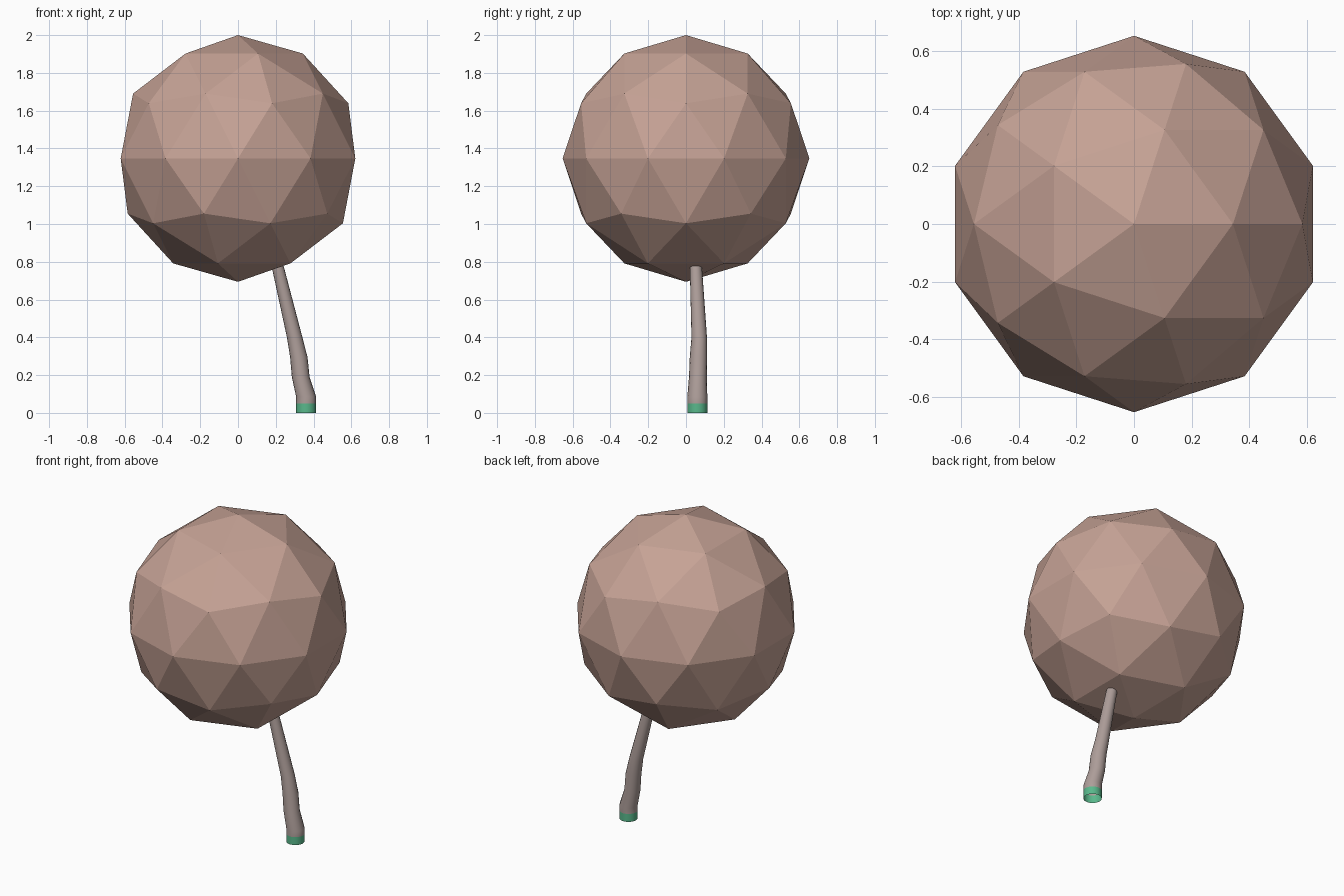
import bpy, bmesh, math

if "Cube" in bpy.data.objects:
    bpy.data.objects.remove(bpy.data.objects["Cube"])


def material(name, rgb):
    m = bpy.data.materials.new(name)
    m.diffuse_color = (*rgb, 1)
    m.use_nodes = True
    m.node_tree.nodes["Principled BSDF"].inputs["Base Color"].default_value = m.diffuse_color
    return m


# Canopy: flat-shaded icosphere
bpy.ops.mesh.primitive_ico_sphere_add(subdivisions=2, radius=0.653, location=(0, 0, 1.347))
canopy = bpy.context.object
canopy.name = "canopy"
canopy.data.materials.append(material("canopy_brown", (0.56, 0.36, 0.30)))


# Trunk pieces: smooth open tubes lofted through rings (x, y, z, radius)
def tube(name, rings, mat, sides=16):
    bm = bmesh.new()
    loops = [[bm.verts.new((x + r * math.cos(2 * math.pi * i / sides),
                            y + r * math.sin(2 * math.pi * i / sides), z))
              for i in range(sides)] for x, y, z, r in rings]
    for a, b in zip(loops, loops[1:]):
        for i in range(sides):
            j = (i + 1) % sides
            bm.faces.new((a[i], a[j], b[j], b[i])).smooth = True
    mesh = bpy.data.meshes.new(name)
    bm.to_mesh(mesh)
    bm.free()
    mesh.materials.append(mat)
    obj = bpy.data.objects.new(name, mesh)
    bpy.context.collection.objects.link(obj)
    return obj


tube("trunk", [(0.361, 0.06, 0.05, 0.053), (0.361, 0.06, 0.085, 0.053),
               (0.332, 0.063, 0.19, 0.047), (0.322, 0.066, 0.295, 0.046),
               (0.300, 0.07, 0.40, 0.041), (0.209, 0.052, 0.78, 0.032),
               (0.165, 0.045, 0.96, 0.028)],
     material("trunk_grey_brown", (0.42, 0.34, 0.32)))

# Green foot of the trunk, open underneath
tube("trunk_base", [(0.361, 0.06, 0, 0.053), (0.361, 0.06, 0.05, 0.053)],
     material("base_green", (0.10, 0.48, 0.26)))
